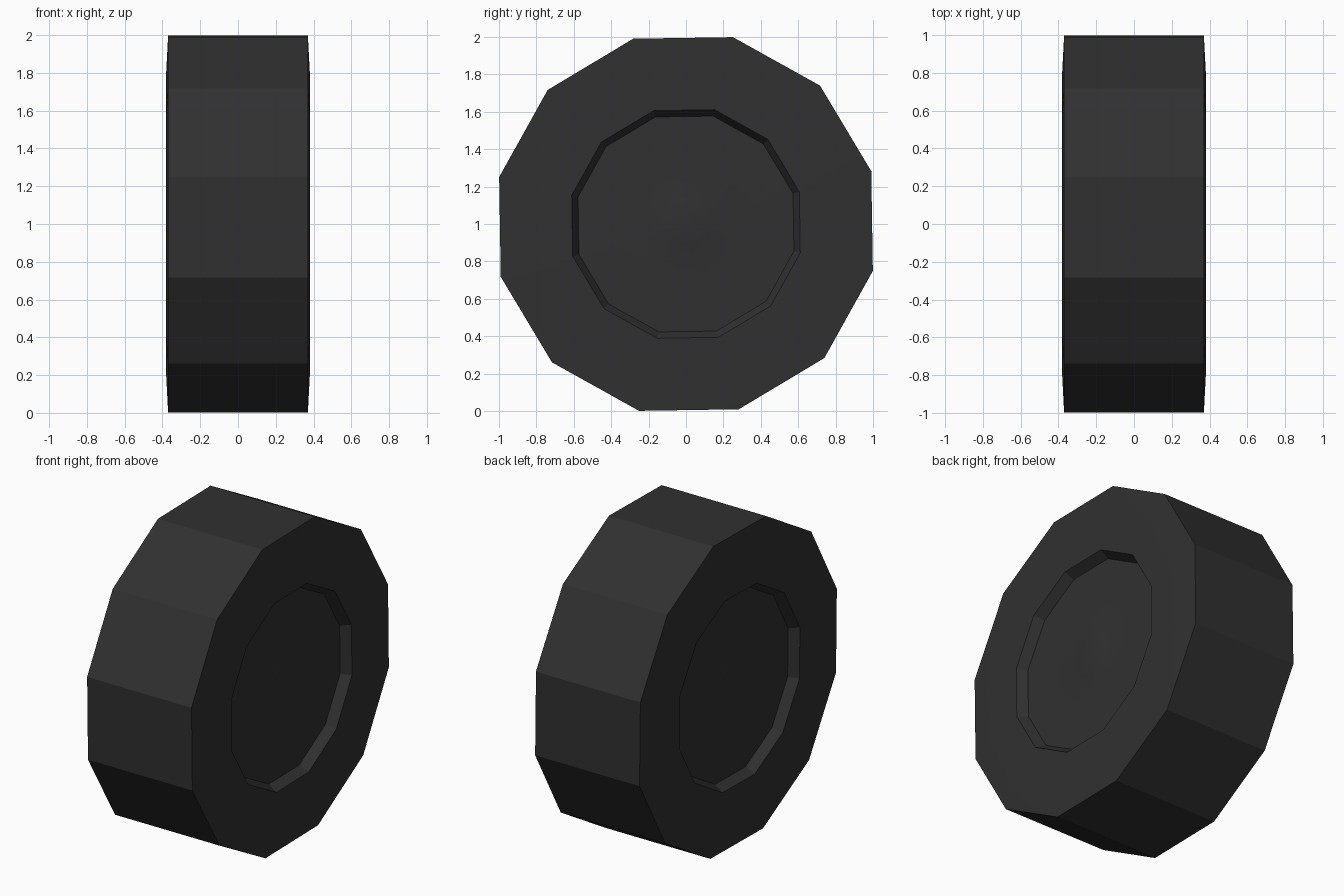
import bpy, bmesh, math

if "Cube" in bpy.data.objects:
    bpy.data.objects.remove(bpy.data.objects["Cube"])

SIDES = 12
START = math.radians(15.9)   # slight roll of the wheel

rubber = bpy.data.materials.new("dark rubber")
rubber.diffuse_color = (0.03, 0.03, 0.03, 1)
rubber.use_nodes = True
rubber.node_tree.nodes["Principled BSDF"].inputs["Base Color"].default_value = rubber.diffuse_color

# Half profile (radius, x) from the hub centre out to the tread corner
half = [(0.14, 0.325), (0.16, 0.32), (0.38, 0.325), (0.595, 0.32),
        (0.63, 0.38), (0.83, 0.38), (1.03, 0.37)]
profile = half + [(r, -x) for r, x in reversed(half)]

bm = bmesh.new()


def ring(r, x):
    return [bm.verts.new((x, r * math.cos(START + i * math.tau / SIDES),
                          1 + r * math.sin(START + i * math.tau / SIDES)))
            for i in range(SIDES)]


# Revolve the profile about the axle
rings = [ring(r, x) for r, x in profile]
for a, b in zip(rings, rings[1:]):
    for i in range(SIDES):
        j = (i + 1) % SIDES
        bm.faces.new((a[i], a[j], b[j], b[i]))
# Hub centres
bm.faces.new(rings[0])
bm.faces.new(rings[-1])
bmesh.ops.recalc_face_normals(bm, faces=bm.faces[:])

mesh = bpy.data.meshes.new("wheel")
bm.to_mesh(mesh)
bm.free()
mesh.materials.append(rubber)
wheel = bpy.data.objects.new("wheel", mesh)
bpy.context.collection.objects.link(wheel)

# Smooth sides and hub, faceted tread and recess lip
bpy.context.view_layer.objects.active = wheel
wheel.select_set(True)
bpy.ops.object.shade_smooth_by_angle(angle=math.radians(20))
